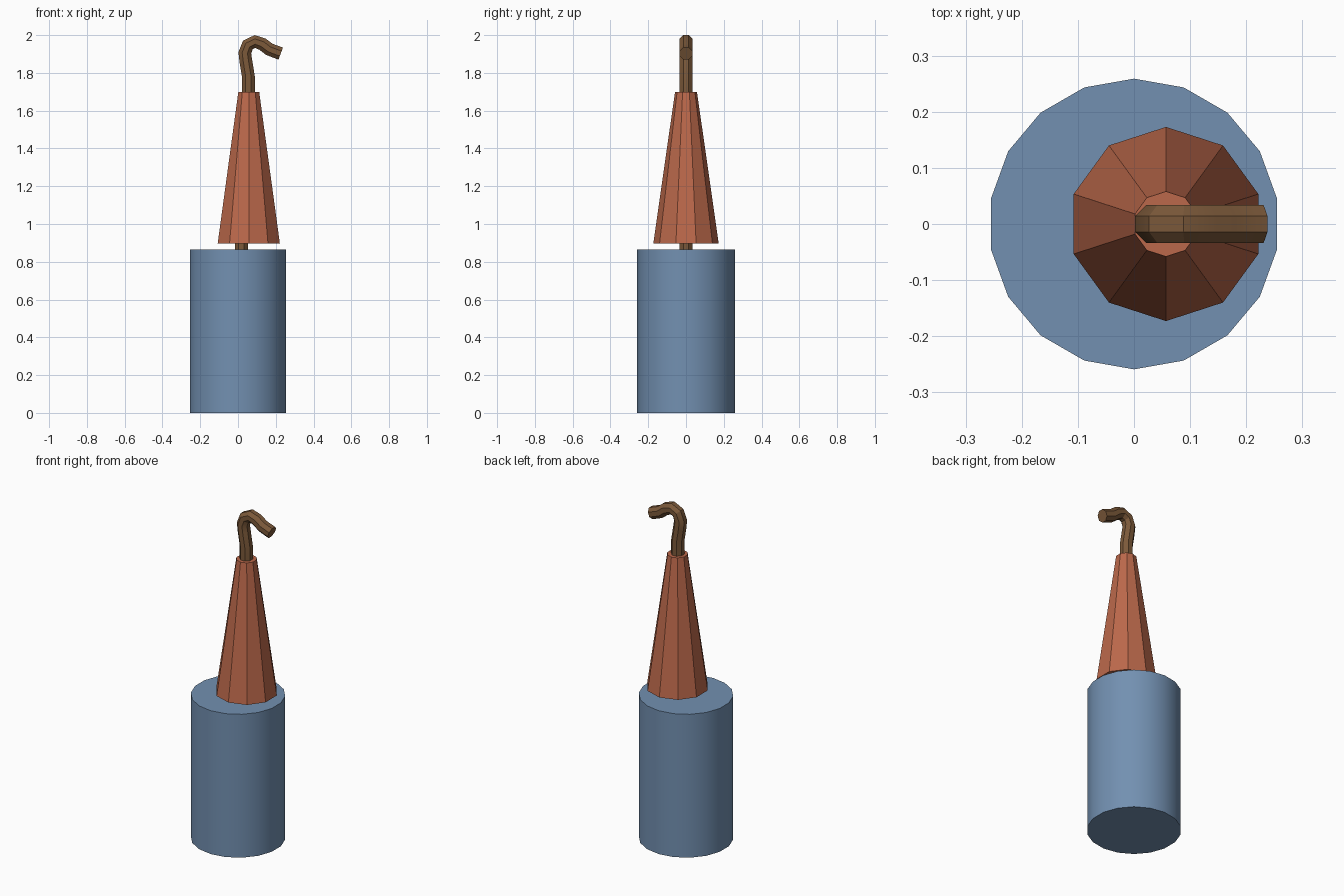
import bpy, bmesh, math
from mathutils import Vector, Matrix

cube = bpy.data.objects.get("Cube")
if cube:
    bpy.data.objects.remove(cube, do_unlink=True)


def make_material(name, rgb):
    mat = bpy.data.materials.new(name)
    mat.use_nodes = True
    mat.diffuse_color = (*rgb, 1)
    mat.node_tree.nodes["Principled BSDF"].inputs["Base Color"].default_value = (*rgb, 1)
    return mat


blue = make_material("slate_blue", (0.17, 0.28, 0.44))
terracotta = make_material("terracotta", (0.50, 0.14, 0.07))
brown = make_material("dark_brown", (0.20, 0.10, 0.042))


def finish(name, bm, mat):
    """Turn a bmesh into a shaded object."""
    bmesh.ops.recalc_face_normals(bm, faces=bm.faces)
    mesh = bpy.data.meshes.new(name)
    bm.to_mesh(mesh)
    bm.free()
    mesh.materials.append(mat)
    obj = bpy.data.objects.new(name, mesh)
    bpy.context.collection.objects.link(obj)
    bpy.ops.object.select_all(action='DESELECT')
    obj.select_set(True)
    bpy.context.view_layer.objects.active = obj
    bpy.ops.object.shade_smooth_by_angle(angle=math.radians(30))
    return obj


def frustum(name, sides, r_bottom, r_top, x, z0, z1, mat):
    """Capped prism or cone with a corner pointing along +y."""
    bm = bmesh.new()
    place = Matrix.Translation((x, 0, (z0 + z1) / 2))
    bmesh.ops.create_cone(bm, cap_ends=True, segments=sides, radius1=r_bottom,
                          radius2=r_top, depth=z1 - z0, matrix=place)
    # Put a corner on the y axis whichever way the primitive starts
    on_axis = any(abs(v.co.x - x) < 1e-4 and v.co.y > 0 for v in bm.verts)
    if not on_axis:
        bmesh.ops.rotate(bm, verts=bm.verts, cent=(x, 0, 0),
                         matrix=Matrix.Rotation(math.pi / sides, 3, 'Z'))
    return finish(name, bm, mat)


def tube(name, path, apothem, sides, mat):
    """Sweep a polygon along a path in the xz plane."""
    bm = bmesh.new()
    pts = [Vector((x, 0, z)) for x, z in path]
    radius = apothem / math.cos(math.pi / sides)
    rings = []
    for i, p in enumerate(pts):
        before = (p - pts[i - 1]).normalized() if i else Vector()
        after = (pts[i + 1] - p).normalized() if i < len(pts) - 1 else Vector()
        t = (before + after).normalized()
        normal = Vector((t.z, 0, -t.x))
        ring = []
        for k in range(sides):
            a = (k + 0.5) * 2 * math.pi / sides
            offset = normal * math.cos(a) + Vector((0, 1, 0)) * math.sin(a)
            ring.append(bm.verts.new(p + offset * radius))
        rings.append(ring)
    for r0, r1 in zip(rings, rings[1:]):
        for k in range(sides):
            n = (k + 1) % sides
            bm.faces.new((r0[k], r0[n], r1[n], r1[k]))
    bm.faces.new(rings[0])
    bm.faces.new(rings[-1])
    return finish(name, bm, mat)


# Main body and the off-centre tapered shade above it
frustum("cylinder_body", 18, 0.259, 0.259, 0, 0, 0.865, blue)
frustum("tapered_cone", 10, 0.173, 0.058, 0.057, 0.897, 1.70, terracotta)

# Rod through the cone, bent over into a hook at the top
hook_path = [(0.018, 0.85), (0.018, 0.95), (0.055, 1.66), (0.055, 1.78),
             (0.042, 1.86), (0.036, 1.905), (0.052, 1.948), (0.09, 1.966),
             (0.13, 1.952), (0.165, 1.925), (0.226, 1.902)]
tube("hooked_rod", hook_path, 0.034, 8, brown)
